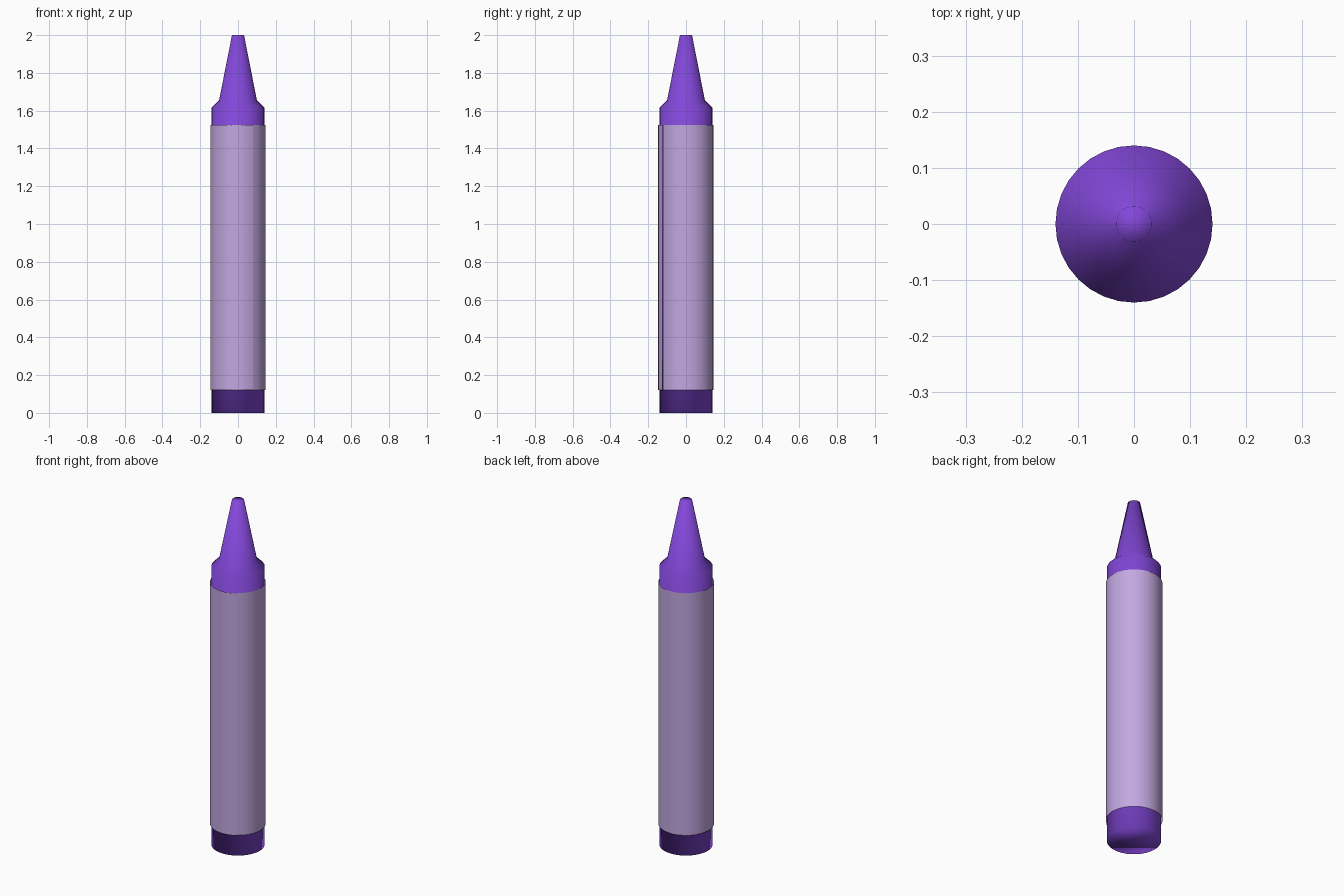
import bpy
import bmesh
from math import cos, sin, radians, tau

cube = bpy.data.objects.get("Cube")
if cube:
    bpy.data.objects.remove(cube, do_unlink=True)

SIDES = 32


def make_material(name, rgb):
    mat = bpy.data.materials.new(name)
    mat.use_nodes = True
    mat.diffuse_color = (*rgb, 1)
    mat.node_tree.nodes["Principled BSDF"].inputs["Base Color"].default_value = (*rgb, 1)
    return mat


def finish(bm, name, mat):
    """Turn a bmesh into a smooth shaded object with one material."""
    for face in bm.faces:
        face.smooth = True
    mesh = bpy.data.meshes.new(name)
    bm.to_mesh(mesh)
    bm.free()
    mesh.materials.append(mat)
    obj = bpy.data.objects.new(name, mesh)
    bpy.context.collection.objects.link(obj)
    return obj


purple = make_material("purple wax", (0.225, 0.063, 0.69))
lilac = make_material("lilac paper", (0.54, 0.39, 0.75))

# Wax stick: turned profile with a shoulder and a blunt tapered tip
bm = bmesh.new()
profile = [(0.14, 0), (0.14, 1.615), (0.10, 1.655), (0.032, 2.0)]
rings = [[bm.verts.new((r * cos(tau * i / SIDES), r * sin(tau * i / SIDES), z))
          for i in range(SIDES)] for r, z in profile]
for low, high in zip(rings, rings[1:]):
    for i in range(SIDES):
        j = (i + 1) % SIDES
        bm.faces.new((low[i], low[j], high[j], high[i]))
bm.faces.new(rings[0][::-1])
bm.faces.new(rings[-1])
finish(bm, "wax_stick", purple)

# Paper wrapper: open rolled sheet whose outer edge laps over the inner one
bm = bmesh.new()
seam = radians(-58)
columns = []
for i in range(SIDES + 1):
    t = i / SIDES
    r = 0.144 + 0.004 * t
    x, y = r * cos(seam + tau * t), r * sin(seam + tau * t)
    columns.append([bm.verts.new((x, y, z)) for z in (0.12, 1.525)])
for a, b in zip(columns, columns[1:]):
    bm.faces.new((a[0], b[0], b[1], a[1]))
finish(bm, "paper_wrapper", lilac)
